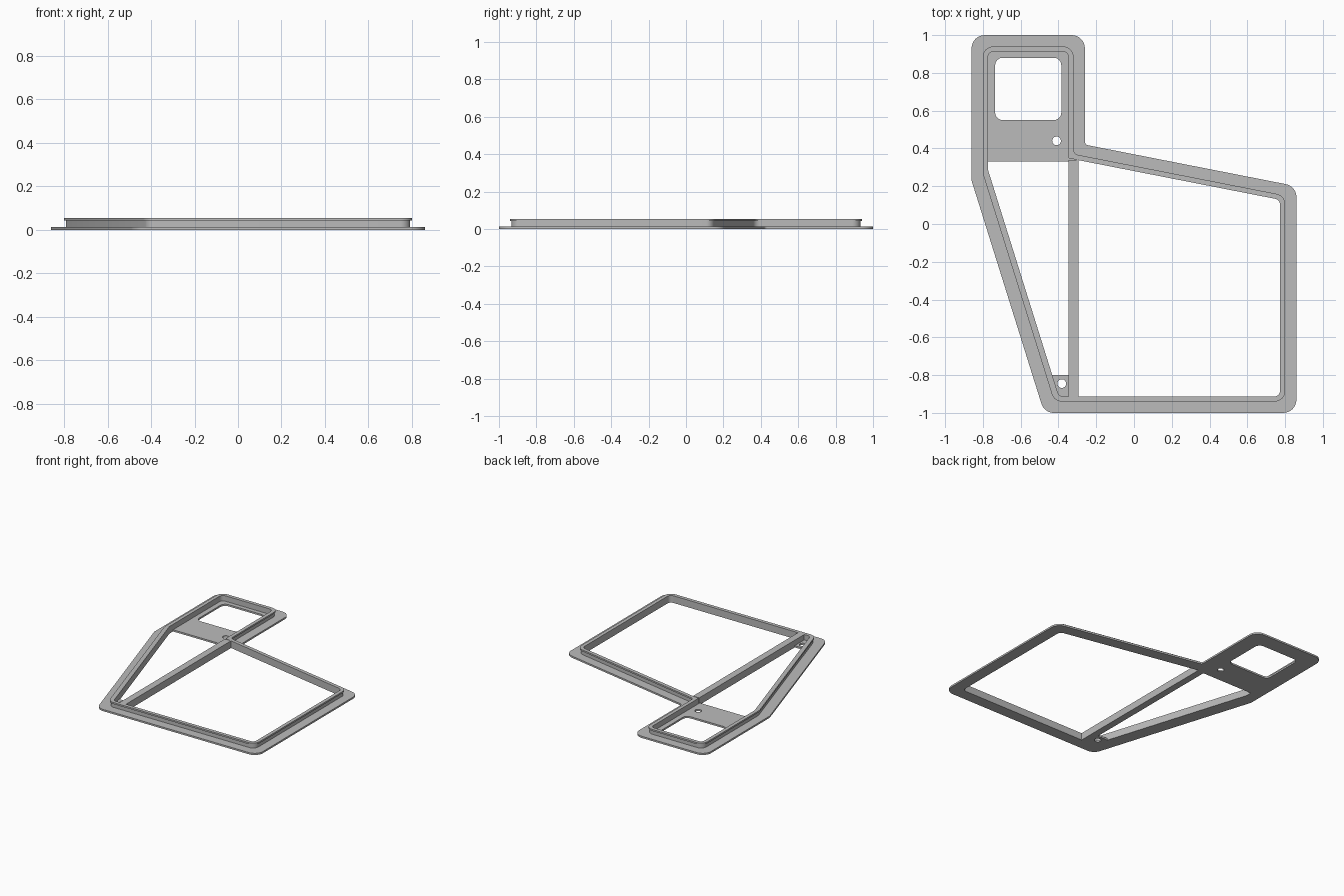
import bpy, bmesh, math
from mathutils import Vector

cube = bpy.data.objects.get("Cube")
if cube:
    bpy.data.objects.remove(cube, do_unlink=True)

grey = bpy.data.materials.new("plain grey")
grey.use_nodes = True
colour = (0.5, 0.5, 0.5, 1)
grey.diffuse_color = colour
grey.node_tree.nodes["Principled BSDF"].inputs["Base Color"].default_value = colour

# Outer outline, clockwise from the back right of the narrow arm
OUTLINE = [Vector(p) for p in ((-0.86, 1), (-0.26, 1), (-0.26, 0.42), (0.86, 0.2),
                               (0.86, -1), (-0.475, -1), (-0.86, 0.23))]
SLANT_EDGE = 5  # the long slanted side has a slightly wider border


def inset(distance, slant_extra):
    """Move every edge of the outline inwards and intersect the neighbours."""
    lines = []
    for i, a in enumerate(OUTLINE):
        d = (OUTLINE[(i + 1) % len(OUTLINE)] - a).normalized()
        shift = distance + (slant_extra if i == SLANT_EDGE else 0)
        lines.append((a + Vector((d.y, -d.x)) * shift, d))
    points = []
    for i, (q, e) in enumerate(lines):
        p, d = lines[i - 1]
        t = (q - p).cross(e) / d.cross(e)
        points.append(p + d * t)
    return points


def rounded(points, radii, steps=8):
    """Replace polygon corners by arcs tangent to both sides."""
    result = []
    for i, (corner, r) in enumerate(zip(points, radii)):
        if r == 0:
            result.append(corner)
            continue
        u = (points[i - 1] - corner).normalized()
        v = (points[(i + 1) % len(points)] - corner).normalized()
        half = u.angle(v) / 2
        centre = corner + (u + v).normalized() * (r / math.sin(half))
        start = corner + u * (r / math.tan(half)) - centre
        end = corner + v * (r / math.tan(half)) - centre
        sweep = math.atan2(start.cross(end), start.dot(end))
        for k in range(steps + 1):
            a = sweep * k / steps
            result.append(centre + Vector((start.x * math.cos(a) - start.y * math.sin(a),
                                           start.x * math.sin(a) + start.y * math.cos(a))))
    return result


def rectangle(x0, x1, y0, y1, radius=0):
    corners = [Vector(p) for p in ((x0, y1), (x1, y1), (x1, y0), (x0, y0))]
    return rounded(corners, [radius] * 4)


def circle(x, y, r, sides=24):
    return [Vector((x + r * math.cos(math.tau * k / sides),
                    y + r * math.sin(math.tau * k / sides))) for k in range(sides)]


def slab(name, loops, bottom, top):
    """Extrude a flat outline; loops after the first are holes."""
    curve = bpy.data.curves.new(name, "CURVE")
    curve.dimensions = "2D"
    curve.fill_mode = "BOTH"
    curve.extrude = (top - bottom) / 2
    for loop in loops:
        spline = curve.splines.new("POLY")
        spline.points.add(len(loop) - 1)
        for point, p in zip(spline.points, loop):
            point.co = (p.x, p.y, 0, 1)
        spline.use_cyclic_u = True
    obj = bpy.data.objects.new(name, curve)
    bpy.context.collection.objects.link(obj)
    obj.location.z = (bottom + top) / 2
    bpy.ops.object.select_all(action="DESELECT")
    obj.select_set(True)
    bpy.context.view_layer.objects.active = obj
    bpy.ops.object.convert(target="MESH")
    obj = bpy.context.object
    bm = bmesh.new()
    bm.from_mesh(obj.data)
    bmesh.ops.remove_doubles(bm, verts=bm.verts, dist=0.00001)
    bmesh.ops.recalc_face_normals(bm, faces=bm.faces)
    bm.to_mesh(obj.data)
    bm.free()
    obj.data.materials.clear()
    obj.data.materials.append(grey)
    bpy.ops.object.shade_smooth_by_angle(angle=math.radians(30))


PLATE_TOP, LIP_BOTTOM, RIM_TOP = 0.013, 0.042, 0.054
BAR_LEFT, BAR_RIGHT = -0.347, -0.295

inner = inset(0.087, 0.013)
inner_loop = rounded(inner, [0.03, 0.03, 0, 0.03, 0.03, 0.03, 0])
wall_loop = rounded(inset(0.068, 0.008), [0.045, 0.045, 0.04, 0.045, 0.045, 0.045, 0])
lip_loop = rounded(inset(0.06, 0.008), [0.055, 0.055, 0.03, 0.055, 0.055, 0.055, 0])
outer_loop = rounded(OUTLINE, [0.07, 0.07, 0.02, 0.07, 0.07, 0.07, 0])

# Large opening, right of the divider
slope = (inner[3].y - inner[2].y) / (inner[3].x - inner[2].x)
back_y = inner[2].y + slope * (BAR_RIGHT - inner[2].x)
large_opening = rounded([Vector((BAR_RIGHT, back_y)), inner[3], inner[4],
                         Vector((BAR_RIGHT, inner[4].y))], [0, 0.03, 0.03, 0])


# Slanted opening, left of the divider
def slant_x(y):
    return inner[5].x + (inner[6].x - inner[5].x) * (y - inner[5].y) / (inner[6].y - inner[5].y)


slanted_opening = [Vector((inner[0].x, 0.33)), Vector((BAR_LEFT, 0.33)),
                   Vector((BAR_LEFT, -0.8)), Vector((slant_x(-0.8), -0.8)), inner[6]]

# Flat base with its window, screw holes and openings
slab("base_plate", [outer_loop, large_opening, slanted_opening,
                    rectangle(-0.735, -0.385, 0.55, 0.88, 0.04),
                    circle(-0.41, 0.44, 0.023), circle(-0.382, -0.845, 0.023)],
     0, PLATE_TOP)

# Raised wall with a small overhanging lip
slab("rim_wall", [wall_loop, inner_loop], PLATE_TOP, LIP_BOTTOM)
slab("rim_lip", [lip_loop, inner_loop], LIP_BOTTOM, RIM_TOP)

# Straight bar between the two openings
slab("divider_bar", [rectangle(BAR_LEFT, BAR_RIGHT, inner[4].y, back_y)],
     PLATE_TOP, RIM_TOP)
